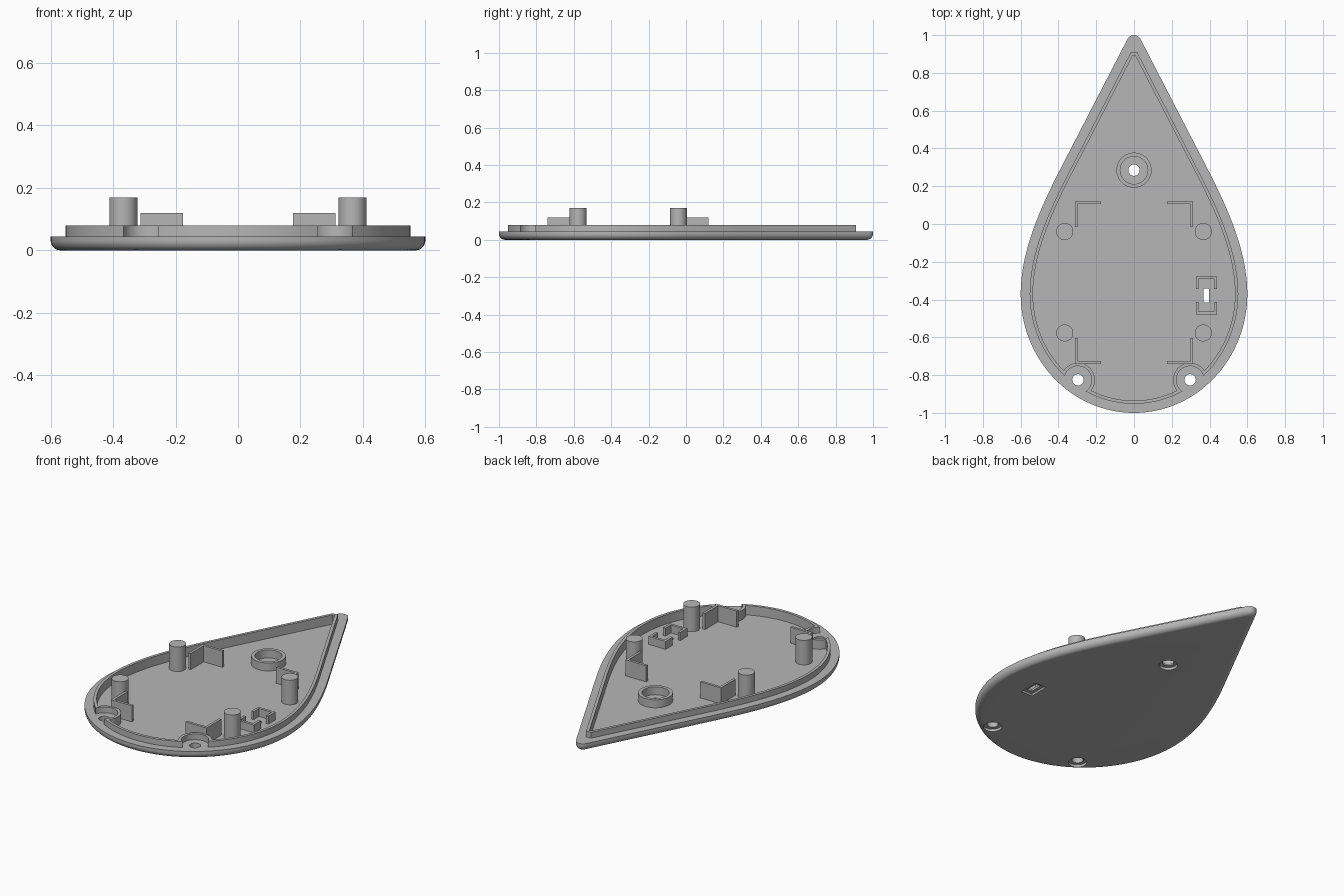
import bpy, bmesh, math
from mathutils import Vector

if "Cube" in bpy.data.objects:
    bpy.data.objects.remove(bpy.data.objects["Cube"])

grey = bpy.data.materials.new("plain_grey")
grey.use_nodes = True
grey.diffuse_color = (0.47, 0.47, 0.47, 1)
grey.node_tree.nodes["Principled BSDF"].inputs["Base Color"].default_value = grey.diffuse_color

FLOOR, LEDGE, RIM_TOP, LOW_TOP = 0.025, 0.045, 0.08, 0.072
SCREWS = [(-0.297, -0.825), (0.297, -0.825)]
RING = (0, 0.285)
SLOT = (0.383, -0.378)


def half_outline():
    """Right half of the teardrop from tip to bottom: (point, outward normal)."""
    slope = math.radians(27.3)
    out = []
    # rounded tip
    for i in range(13):
        a = math.pi / 2 + (slope - math.pi / 2) * i / 12
        n = Vector((math.cos(a), math.sin(a)))
        out.append((Vector((0, 0.961)) + n * 0.039, n))
    # straight flank running into a curved shoulder
    b = [Vector(p) for p in ((0.38, 0.31), (0.481, 0.114), (0.6, -0.13), (0.6, -0.37))]
    for i in range(25):
        t = i / 24
        u = 1 - t
        p = b[0] * u**3 + b[1] * 3 * u * u * t + b[2] * 3 * u * t * t + b[3] * t**3
        d = (b[1] - b[0]) * u * u + (b[2] - b[1]) * 2 * u * t + (b[3] - b[2]) * t * t
        out.append((p, Vector((-d.y, d.x)).normalized()))
    # elliptical lower end
    for i in range(1, 33):
        a = -math.pi / 2 * i / 32
        c, s = math.cos(a), math.sin(a)
        out.append((Vector((0.6 * c, -0.37 + 0.63 * s)), Vector((0.63 * c, 0.6 * s)).normalized()))
    return out


def inset(dist, clip=None):
    """Closed outline moved inward, optionally cut off flat near the tip."""
    pts = [p - n * dist for p, n in half_outline()]
    if clip is not None:
        k = next(i for i in range(13, len(pts)) if pts[i].y < clip)
        a, c = pts[k - 1], pts[k]
        pts = [a.lerp(c, (a.y - clip) / (a.y - c.y))] + pts[k:]
    mirrored = [Vector((-p.x, p.y)) for p in reversed(pts) if p.x > 1e-4]
    return pts + mirrored


def loft(name, rings):
    """Solid through a stack of (outline, height) rings."""
    bm = bmesh.new()
    loops = [[bm.verts.new((p[0], p[1], z)) for p in pts] for pts, z in rings]
    for lo, hi in zip(loops, loops[1:]):
        for i in range(len(lo)):
            j = (i + 1) % len(lo)
            bm.faces.new((lo[i], lo[j], hi[j], hi[i]))
    bm.faces.new(loops[0])
    bm.faces.new(loops[-1])
    bmesh.ops.recalc_face_normals(bm, faces=bm.faces)
    me = bpy.data.meshes.new(name)
    bm.to_mesh(me)
    bm.free()
    me.materials.append(grey)
    ob = bpy.data.objects.new(name, me)
    bpy.context.collection.objects.link(ob)
    return ob


def cylinder(name, at, r, z0, z1):
    steps = [math.tau * i / 40 for i in range(40)]
    pts = [(at[0] + r * math.cos(a), at[1] + r * math.sin(a)) for a in steps]
    return loft(name, [(pts, z0), (pts, z1)])


def box(name, at, w, d, z0, z1):
    pts = [(at[0] + w / 2 * sx, at[1] + d / 2 * sy) for sx, sy in ((-1, -1), (1, -1), (1, 1), (-1, 1))]
    return loft(name, [(pts, z0), (pts, z1)])


def cut(ob, cutters):
    """Subtract cutters from ob, bake the result and delete the cutters."""
    for c in cutters:
        c.hide_render = True
        m = ob.modifiers.new("cut", "BOOLEAN")
        m.operation, m.solver, m.object = "DIFFERENCE", "EXACT", c
    bpy.context.view_layer.update()
    ev = ob.evaluated_get(bpy.context.evaluated_depsgraph_get())
    me = bpy.data.meshes.new_from_object(ev)
    ob.modifiers.clear()
    ob.data = me
    for c in cutters:
        bpy.data.objects.remove(c)
    return ob


def cavity():
    """Inner hollow, kept clear of the two screw seats."""
    pts = inset(0.065, 0.893)
    hollow = loft("hollow_cutter", [(pts, FLOOR), (pts, 0.3)])
    return cut(hollow, [cylinder("seat_cutter", s, 0.09, -0.1, 0.4) for s in SCREWS])


# Base plate with rounded lower edge, hollow, screw holes and slot
R = 0.032
rings = []
for i in range(9):
    a = math.pi / 2 * i / 8
    rings.append((inset(R * (1 - math.sin(a))), R * (1 - math.cos(a))))
rings.append((inset(0), LEDGE))
base = loft("base_plate", rings)
cutters = [cavity()]
for s in SCREWS + [RING]:
    cutters.append(cylinder("hole_cutter", s, 0.03, -0.1, 0.2))
    cutters.append(cylinder("counterbore_cutter", s, 0.05, -0.1, 0.015))
cutters.append(box("slot_cutter", SLOT, 0.03, 0.075, -0.1, 0.2))
cutters.append(box("slot_recess_cutter", SLOT, 0.07, 0.115, -0.1, 0.012))
cut(base, cutters)

# Raised rim that bends around the screw seats
pts = inset(0.048, 0.91)
rim = loft("rim", [(pts, LEDGE), (pts, RIM_TOP)])
cut(rim, [cavity()] + [cylinder("notch_cutter", s, 0.073, -0.1, 0.3) for s in SCREWS])

# Ring around the upper screw hole
ring = cylinder("screw_ring", RING, 0.093, FLOOR - 0.003, LOW_TOP)
cut(ring, [cylinder("ring_cutter", RING, 0.073, -0.1, 0.3)])

parts = [base, rim, ring]

# Support posts and corner brackets
T = 0.015
for sx, side in ((-1, "right"), (1, "left")):
    for post_y, corner_y, sy, end in ((-0.04, 0.12, -1, "back"), (-0.577, -0.74, 1, "front")):
        parts.append(cylinder(f"post_{end}_{side}", (sx * 0.367, post_y), 0.045, FLOOR - 0.003, 0.17))
        x, z0, z1 = sx * 0.313, FLOOR - 0.003, 0.12
        outline = [(x, corner_y), (x - sx * 0.137, corner_y), (x - sx * 0.137, corner_y + sy * T),
                   (x - sx * T, corner_y + sy * T), (x - sx * T, corner_y + sy * 0.137),
                   (x, corner_y + sy * 0.137)]
        parts.append(loft(f"corner_bracket_{end}_{side}", [(outline, z0), (outline, z1)]))

# Pair of U-shaped clips facing each other across the slot
for sy, end in ((1, "back"), (-1, "front")):
    u = [(-0.056, 0.035), (-0.056, 0.101), (0.056, 0.101), (0.056, 0.035),
         (0.056 - T, 0.035), (0.056 - T, 0.101 - T), (T - 0.056, 0.101 - T), (T - 0.056, 0.035)]
    outline = [(SLOT[0] + px, SLOT[1] + sy * py) for px, py in u]
    parts.append(loft(f"slot_clip_{end}", [(outline, FLOOR - 0.003), (outline, LOW_TOP)]))

# Smooth curved walls, keep edges sharp
bpy.ops.object.select_all(action="DESELECT")
for p in parts:
    p.select_set(True)
bpy.context.view_layer.objects.active = base
bpy.ops.object.shade_smooth_by_angle(angle=math.radians(30))
